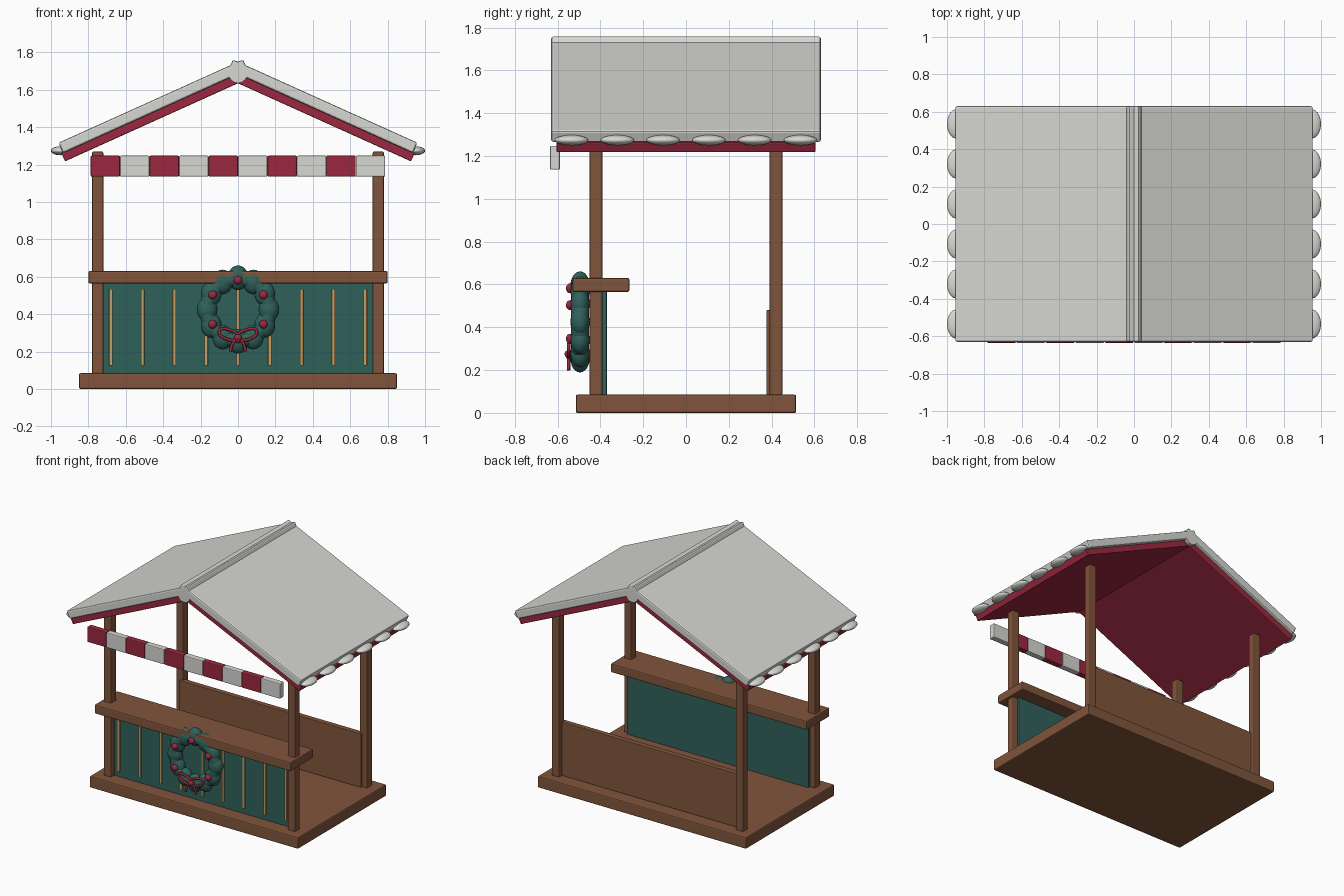
import bpy, math
from math import sin, cos, pi

if "Cube" in bpy.data.objects:
    bpy.data.objects.remove(bpy.data.objects["Cube"])


def material(name, rgb):
    m = bpy.data.materials.new(name)
    m.diffuse_color = (*rgb, 1)
    m.use_nodes = True
    m.node_tree.nodes["Principled BSDF"].inputs["Base Color"].default_value = m.diffuse_color
    return m


WOOD = material("wood", (0.22, 0.09, 0.045))
GREEN = material("green", (0.03, 0.12, 0.105))
RED = material("red", (0.33, 0.022, 0.05))
GOLD = material("gold", (0.58, 0.35, 0.12))
SNOW = material("snow", (0.68, 0.68, 0.65))


def finish(name, mat):
    o = bpy.context.object
    o.name = name
    o.data.materials.append(mat)
    return o


def box(name, center, size, mat, tilt=0, bevel=0.008):
    bpy.ops.mesh.primitive_cube_add(size=1, location=center)
    o = finish(name, mat)
    o.scale = size
    bpy.ops.object.transform_apply(location=False, rotation=False, scale=True)
    o.rotation_euler.y = tilt
    if bevel:
        b = o.modifiers.new("bevel", "BEVEL")
        b.width, b.segments = bevel, 2
    return o


def ball(name, center, radii, mat):
    bpy.ops.mesh.primitive_uv_sphere_add(segments=20, ring_count=12, location=center)
    o = finish(name, mat)
    o.scale = radii
    bpy.ops.object.shade_smooth()
    return o


def ribbon(name, points, cyclic=False):
    c = bpy.data.curves.new(name, "CURVE")
    c.dimensions = "3D"
    c.bevel_depth, c.bevel_resolution, c.resolution_u = 0.008, 2, 8
    c.use_fill_caps = True
    s = c.splines.new("BEZIER")
    s.bezier_points.add(len(points) - 1)
    for p, co in zip(s.bezier_points, points):
        p.co = co
        p.handle_left_type = p.handle_right_type = "AUTO"
    s.use_cyclic_u = cyclic
    c.materials.append(RED)
    o = bpy.data.objects.new(name, c)
    bpy.context.collection.objects.link(o)


# Floor, posts, counter and walls
box("floor", (0, 0, 0.0425), (1.7, 1.03, 0.085), WOOD)
for sx in (-1, 1):
    for sy, end in ((-1, "front"), (1, "back")):
        box(end + "_post", (sx * 0.75, sy * 0.42, 0.675), (0.06, 0.06, 1.19), WOOD)
box("counter", (0, -0.398, 0.598), (1.6, 0.266, 0.066), WOOD)
box("front_panel", (0, -0.39, 0.328), (1.48, 0.04, 0.49), GREEN, bevel=0.003)
box("back_panel", (0, 0.395, 0.282), (1.48, 0.04, 0.396), WOOD, bevel=0.004)
for i in range(9):
    box("slat", (-0.68 + 0.17 * i, -0.412, 0.33), (0.018, 0.016, 0.41), GOLD, bevel=0.003)

# Roof boards with a snow layer on top
angle = math.atan(0.451)
for s in (-1, 1):
    box("roof_board", (s * 0.468, 0, 1.451), (1.025, 1.21, 0.05), RED, s * angle, 0.005)
    box("roof_snow", (s * 0.454, 0, 1.512), (1.082, 1.26, 0.06), SNOW, s * angle, 0.01)
    for i in range(6):
        ball("eave_snow", (s * 0.95, -0.535 + 0.214 * i, 1.274), (0.05, 0.078, 0.024), SNOW)
bpy.ops.mesh.primitive_cylinder_add(vertices=16, radius=0.05, depth=1.26,
                                    location=(0, 0, 1.686), rotation=(pi / 2, 0, 0))
finish("ridge_snow", SNOW)
bpy.ops.object.shade_smooth_by_angle()

# Striped valance
for i in range(10):
    box("valance_stripe", (-0.709 + 0.1575 * i, -0.612, 1.192), (0.157, 0.046, 0.112),
        SNOW if i % 2 else RED, bevel=0.006)

# Wreath with leaf clumps and berries
wz = 0.425
bpy.ops.mesh.primitive_torus_add(major_radius=0.165, minor_radius=0.042, major_segments=40,
                                 minor_segments=12, location=(0, -0.495, wz),
                                 rotation=(pi / 2, 0, 0))
finish("wreath_ring", GREEN)
bpy.ops.object.shade_smooth()
for i in range(12):
    a = i * pi / 6
    ball("wreath_clump", (0.165 * cos(a), -0.495, wz + 0.17 * sin(a)), (0.055, 0.045, 0.066), GREEN)
for i in range(6):
    a = pi / 2 + i * pi / 3
    ball("berry", (0.157 * cos(a), -0.541, wz + 0.157 * sin(a)), (0.023, 0.02, 0.023), RED)

# Bow
y, z = -0.548, 0.275
for s in (-1, 1):
    ribbon("bow_loop", [(0, y, z), (s * 0.055, y, z + 0.045), (s * 0.1, y, z + 0.035),
                        (s * 0.06, y, z - 0.008)], True)
    ribbon("bow_tail", [(0, y, z), (s * 0.028, y, z - 0.03), (s * 0.042, y, z - 0.075)])
ball("bow_knot", (0, y - 0.003, z), (0.02, 0.016, 0.018), RED)
